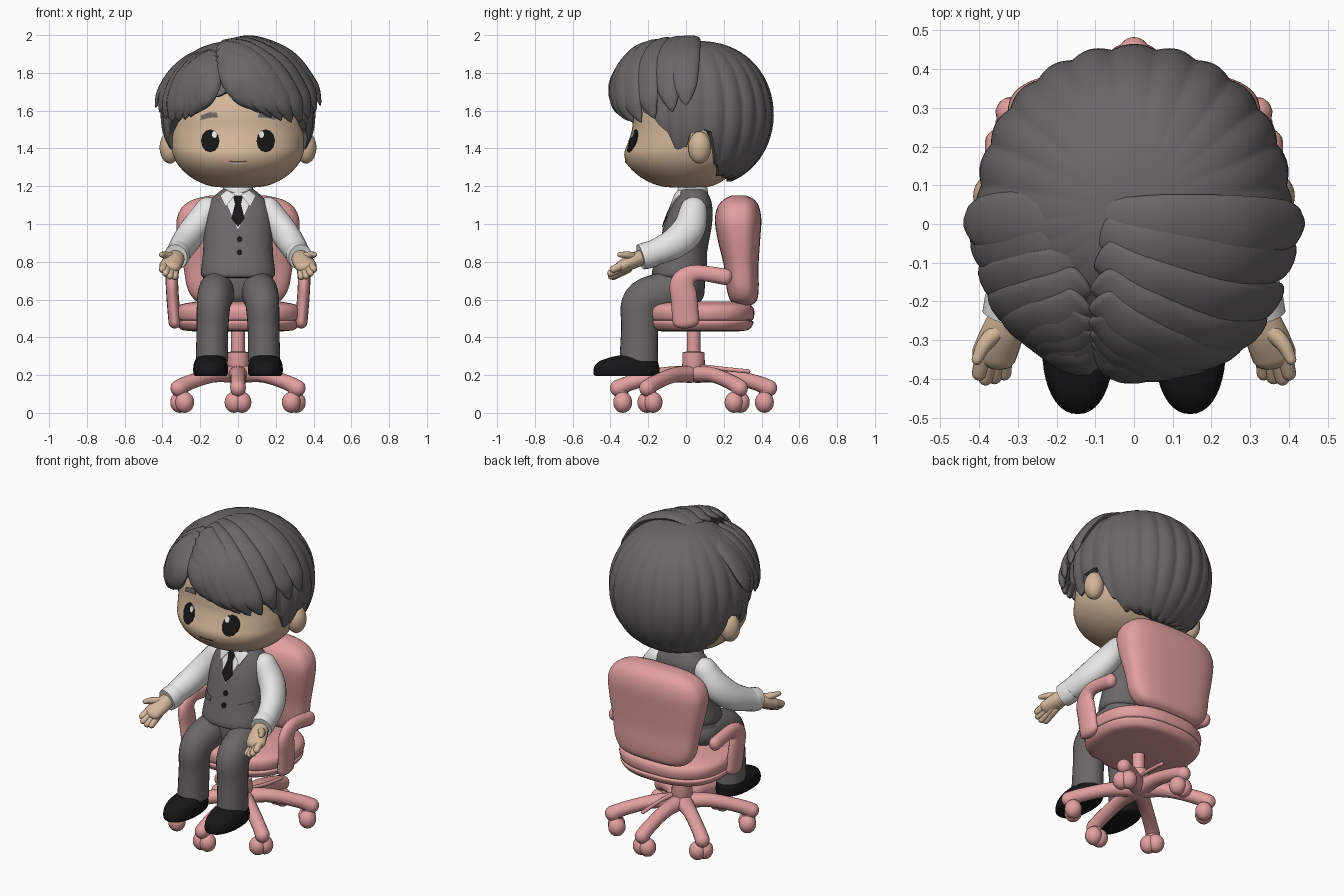
import bpy, bmesh, math
from mathutils import Vector
from mathutils.bvhtree import BVHTree

if "Cube" in bpy.data.objects:
    bpy.data.objects.remove(bpy.data.objects["Cube"])

def material(name, r, g, b):
    m = bpy.data.materials.new(name)
    m.diffuse_color = (r, g, b, 1)
    m.use_nodes = True
    m.node_tree.nodes["Principled BSDF"].inputs["Base Color"].default_value = m.diffuse_color
    return m

PINK = material("chair pink", 0.77, 0.35, 0.35)
SKIN = material("skin", 0.65, 0.47, 0.32)
HAIR = material("hair grey", 0.145, 0.134, 0.14)
SUIT = material("suit grey", 0.15, 0.137, 0.142)
WHITE = material("shirt white", 0.8, 0.8, 0.8)
BLACK = material("black", 0.008, 0.008, 0.009)
LIP = material("lip brown", 0.2, 0.11, 0.07)

def make(name, mat, verts, faces, mirror=False, fix=True):
    me = bpy.data.meshes.new(name)
    me.from_pydata([tuple(v) for v in verts], [], faces)
    if fix:
        bm = bmesh.new()
        bm.from_mesh(me)
        bmesh.ops.recalc_face_normals(bm, faces=bm.faces)
        bm.to_mesh(me)
        bm.free()
    me.polygons.foreach_set("use_smooth", [True] * len(me.polygons))
    me.set_sharp_from_angle(angle=math.radians(50))
    me.materials.append(mat)
    ob = bpy.data.objects.new(name, me)
    bpy.context.collection.objects.link(ob)
    if mirror:
        ob.modifiers.new("Mirror", 'MIRROR').use_mirror_merge = False
    return ob

def skin_rings(name, mat, rings, mirror=False):
    n = len(rings[0])
    faces = [(i*n + j, i*n + (j+1) % n, (i+1)*n + (j+1) % n, (i+1)*n + j)
             for i in range(len(rings) - 1) for j in range(n)]
    faces += [tuple(range(n)), tuple(range((len(rings)-1)*n, len(rings)*n))]
    return make(name, mat, [v for r in rings for v in r], faces, mirror)

def spline(pts, m):
    """Catmull-Rom through tuples of any length."""
    p = [pts[0], *pts, pts[-1]]
    out = []
    for i in range(1, len(p) - 2):
        for k in range(m):
            t = k / m
            out.append(tuple(0.5*(2*b + (c-a)*t + (2*a-5*b+4*c-d)*t*t + (3*b-a-3*c+d)*t**3)
                             for a, b, c, d in zip(*p[i-1:i+3])))
    return out + [tuple(pts[-1])]

def spow(v, e):
    return math.copysign(abs(v) ** e, v)

def loft(name, mat, rows, e=2.0, n=40, m=4, mirror=False):
    """Stacked superellipse rings; rows are (z, rx, ry, cx, cy)."""
    rings = []
    for z, rx, ry, cx, cy in (spline(rows, m) if m else rows):
        rings.append([Vector((cx + rx*spow(math.cos(a), 2/e), cy + ry*spow(math.sin(a), 2/e), z))
                      for a in (2*math.pi*j/n for j in range(n))])
    return skin_rings(name, mat, rings, mirror)

def blob(name, mat, c, r, e=2.0, n=24, mirror=False):
    rows = []
    for i in range(n + 1):
        p = math.pi * i / n
        s = max(math.sin(p), 0.001) ** (2/e)
        rows.append((c[2] + r[2]*spow(math.cos(p), 2/e), r[0]*s, r[1]*s, c[0], c[1]))
    return loft(name, mat, rows, e, n*2, 0, mirror)

def tube(name, mat, pts, rad, up=(1, 0, 0), n=16, m=6, ends=(True, True), mirror=False):
    """Sweep an ellipse (half width, half height along up) along a path."""
    rows = spline([tuple(p) + tuple(r) for p, r in zip(pts, rad)], m)
    P = [Vector(r[:3]) for r in rows]
    def ring(i, shift=0.0, scale=1.0):
        t = (P[min(i+1, len(P)-1)] - P[max(i-1, 0)]).normalized()
        u = Vector(up(P[i]) if callable(up) else up)
        u = (u - t*u.dot(t)).normalized()
        b = t.cross(u)
        w, h = rows[i][3]*scale, rows[i][4]*scale
        c = P[i] + t*shift*min(rows[i][3:])
        return [c + b*w*math.cos(a) + u*h*math.sin(a) for a in (2*math.pi*j/n for j in range(n))]
    caps = [math.radians(d) for d in (25, 50, 70, 86)]
    rings = [ring(i) for i in range(len(P))]
    if ends[0]:
        rings = [ring(0, -math.sin(a), math.cos(a)) for a in reversed(caps)] + rings
    if ends[1]:
        rings += [ring(len(P)-1, math.sin(a), math.cos(a)) for a in caps]
    return skin_rings(name, mat, rings, mirror)

def decal(name, mat, target, outline, off=0.004, mirror=False):
    """Thin plate: a star-shaped x,z outline wrapped on the front of target."""
    me = target.data
    tree = BVHTree.FromPolygons([v.co for v in me.vertices], [tuple(p.vertices) for p in me.polygons])
    k = len(outline)
    if sum(outline[i][0]*outline[(i+1) % k][1] - outline[(i+1) % k][0]*outline[i][1] for i in range(k)) < 0:
        outline = outline[::-1]
    pts = [Vector(outline[i]).lerp(Vector(outline[(i+1) % k]), j/5) for i in range(k) for j in range(5)]
    n = len(pts)
    c = sum(pts, Vector((0, 0))) / n
    def drop(p, o):
        hit = tree.ray_cast(Vector((p.x, -2, p.y)), Vector((0, 1, 0)))[0]
        if hit is None:
            hit = tree.find_nearest(Vector((p.x, -0.1, p.y)))[0]
        return Vector((p.x, hit.y - o, p.y))
    verts = [drop(c, off)]
    for s, o in ((.25, off), (.5, off), (.75, off), (1, off), (1, off - 0.008)):
        verts += [drop(c.lerp(p, s), o) for p in pts]
    faces = [(0, 1 + j, 1 + (j+1) % n) for j in range(n)]
    faces += [(1+i*n+j, 1+(i+1)*n+j, 1+(i+1)*n+(j+1) % n, 1+i*n+(j+1) % n) for i in range(4) for j in range(n)]
    return make(name, mat, verts, faces, mirror, False)

def oval(cx, cz, rx, rz, n=12):
    return [(cx + rx*math.cos(2*math.pi*i/n), cz + rz*math.sin(2*math.pi*i/n)) for i in range(n)]

# --- chair: star base with twin-wheel casters
for i, deg in enumerate((90, 38, -38, -90, -142, 142)):
    d = Vector((math.cos(math.radians(deg)), math.sin(math.radians(deg)), 0))
    side = Vector((-d.y, d.x, 0))
    at = lambda r, z: Vector((0, 0.04, z)) + d*r
    tube(f"base_leg_{i}", PINK, [at(.02, .205), at(.17, .2), at(.33, .16), at(.4, .13)],
         [(.055, .046), (.042, .04), (.04, .04), (.042, .045)], up=(0, 0, 1))
    tube(f"caster_stem_{i}", PINK, [at(.385, .14), at(.375, .06)], [(.035, .035), (.035, .035)], up=side, m=2)
    for s in (-1, 1):
        blob(f"caster_{i}_{s}", PINK, at(.375, .056) + side*.021*s, (.05, .05, .056), n=12)
loft("chair_column", PINK, [(.17, .05, .05, 0, .04), (.19, .062, .062, 0, .04), (.32, .058, .058, 0, .04),
     (.325, .036, .036, 0, .04), (.45, .036, .036, 0, .04)], n=24, m=1)
tube("chair_lever", PINK, [(.03, .06, .25), (.06, .18, .235), (.07, .33, .22)], [(.011, .011)]*3)

# --- chair: seat, backrest, armrests
loft("seat", PINK, [(z, rx, ry, 0, .075) for z, rx, ry in (
     (.43, .2, .17), (.437, .29, .25), (.46, .32, .275), (.482, .328, .282), (.49, .318, .273),
     (.498, .328, .282), (.54, .335, .287), (.572, .31, .265), (.59, .22, .19))], e=2.5, n=56, m=3)
loft("backrest", PINK, [(z, rx, ry, 0, cy) for z, rx, ry, cy in (
     (.57, .16, .035, .31), (.595, .225, .07, .305), (.66, .268, .085, .3), (.78, .29, .092, .292),
     (.92, .318, .113, .28), (1.02, .325, .123, .276), (1.09, .295, .11, .277), (1.13, .235, .08, .28),
     (1.15, .15, .04, .28))], e=2.9, n=56)
tube("armrest", PINK, [(.335, 0, .48), (.345, -.01, .6), (.35, -.015, .69), (.35, .05, .74), (.35, .21, .72)],
     [(.07, .033), (.07, .033), (.066, .033), (.043, .033), (.043, .035)], mirror=True)

# --- trousers and shoes
loft("hips", SUIT, [(.575, .13, .08, 0, -.02), (.62, .185, .115, 0, -.02), (.72, .185, .12, 0, -.02),
                    (.78, .15, .11, 0, -.01)])
tube("trouser_leg", SUIT, [(.105, -.02, .65), (.115, -.12, .635), (.128, -.23, .585), (.135, -.245, .45),
     (.138, -.25, .275)], [(.1, .095), (.108, .096), (.108, .09), (.098, .084), (.102, .086)],
     n=28, ends=(True, False), mirror=True)
loft("shoe", BLACK, [(.195, .08, .16, .145, -.315), (.205, .09, .174, .145, -.315), (.24, .092, .173, .145, -.314),
     (.272, .085, .155, .145, -.305), (.297, .068, .115, .142, -.275), (.307, .04, .07, .14, -.26)], e=2.2, mirror=True)

# --- vest, shirt and tie
vest = loft("vest", SUIT, [(z, rx, ry, 0, cy) for z, rx, ry, cy in (
     (.715, .17, .125, -.035), (.735, .196, .147, -.035), (.85, .185, .132, -.02), (1.0, .18, .126, .012),
     (1.1, .165, .106, .032), (1.155, .118, .085, .035), (1.185, .08, .07, .035))], e=2.2, n=64)
loft("shirt_neck", WHITE, [(1.12, .085, .08, 0, .035), (1.18, .082, .08, 0, .035), (1.215, .07, .07, 0, .035)])
decal("shirt_front", WHITE, vest, [(-.085, 1.165), (0, .97), (.085, 1.165)])
decal("tie", BLACK, vest, [(-.027, 1.15), (-.016, 1.105), (-.035, 1.03), (0, .985), (.035, 1.03), (.016, 1.105),
                           (.027, 1.15)], .009)
decal("collar", WHITE, vest, [(.015, 1.155), (.065, 1.09), (.095, 1.15), (.06, 1.18)], .013, True)
decal("vest_pocket", SUIT, vest, [(.095, .845), (.165, .865), (.165, .89), (.095, .87)], .007, True)
for i, z in enumerate((.92, .85)):
    decal(f"vest_button_{i}", BLACK, vest, oval(.008, z, .015, .016, 8), .007)

# --- sleeves and hands
tube("sleeve", WHITE, [(.16, .04, 1.075), (.23, .015, .975), (.285, -.065, .895), (.325, -.2, .835)],
     [(.072, .068), (.086, .074), (.08, .07), (.064, .06)], n=24, ends=(True, False), mirror=True)
tube("cuff", WHITE, [(.315, -.165, .846), (.32, -.2, .836), (.33, -.24, .825)], [(.068, .062), (.071, .066), (.068, .063)],
     n=24, ends=(False, False), mirror=True)
tube("palm", SKIN, [(.322, -.215, .83), (.34, -.28, .805), (.362, -.34, .775)],
     [(.04, .04), (.055, .042), (.058, .034)], up=(0, -.5, 1), mirror=True)
for i, tip in enumerate(((.335, -.385, .722), (.36, -.395, .725), (.383, -.398, .74), (.4, -.385, .76))):
    tube(f"finger_{i}", SKIN, [(.335 + .015*i, -.31, .765 + .01*i), tip], [(.026, .026), (.019, .019)],
         n=10, m=3, mirror=True)
tube("thumb", SKIN, [(.345, -.27, .825), (.385, -.31, .835), (.405, -.35, .838)],
     [(.025, .025), (.02, .02), (.014, .014)], up=(0, 0, 1), n=10, mirror=True)

# --- head and face: full cheeks, receding brow
head = loft("head", SKIN, [(z, rx, ry, 0, cy) for z, rx, ry, cy in (
     (1.192, .06, .06, 0), (1.2, .14, .13, 0), (1.22, .2, .185, -.005), (1.255, .26, .24, -.01),
     (1.31, .315, .295, -.012), (1.37, .345, .315, -.012), (1.43, .354, .303, -.005), (1.5, .356, .286, 0),
     (1.6, .345, .275, 0), (1.7, .28, .235, 0), (1.78, .15, .13, 0))], e=2.1, n=72, m=5)
blob("ear", SKIN, (.36, .072, 1.405), (.055, .06, .085), mirror=True)
decal("eye", BLACK, head, oval(.147, 1.44, .049, .061), .005, True)
decal("eye_glint", WHITE, head, oval(.125, 1.474, .014, .019, 8), .008, True)
decal("eyebrow", HAIR, head, [(.105, 1.565), (.15, 1.562), (.2, 1.55), (.195, 1.575), (.15, 1.592), (.112, 1.59)],
      .006, True)
decal("teeth", WHITE, head, [(-.03, 1.318), (.03, 1.318), (.03, 1.328), (-.03, 1.328)], .003)
decal("mouth", LIP, head, [(-.045, 1.328), (0, 1.324), (.045, 1.328), (.045, 1.336), (0, 1.332), (-.045, 1.336)], .005)

# --- hair cap: grooved dome ending at the hairline
C = Vector((0, .04, 1.58))
LINE = ((0, 1.72), (30, 1.66), (58, 1.56), (70, 1.47), (74, 1.41), (84, 1.41), (88, 1.5), (102, 1.5),
        (109, 1.33), (120, 1.27), (180, 1.24))
def hairline(deg):
    for (a, za), (b, zb) in zip(LINE, LINE[1:]):
        if deg <= b:
            return za + (zb - za)*(deg - a)/(b - a)
    return LINE[-1][1]
rings = []
for i in range(31):
    ring = []
    for j in range(240):
        a = 2*math.pi*j/240
        deg = math.degrees(a if a <= math.pi else 2*math.pi - a)
        lobe = abs(math.cos(12*a))
        z_end = hairline(deg) - .015*lobe
        p = max(.01, math.acos(max(-1, (z_end - C.z)/.39)) * min(i, 29)/29)
        r = max(math.sin(p), .001)**.84 * (1 + .028*(lobe - .6)*math.sin(p)) * (.86 if i == 30 else 1)
        ring.append(Vector((.405*r*spow(math.sin(a), .95),
                            C.y - (.42 if deg > 90 else .36)*r*spow(math.cos(a), .95), C.z + .39*math.cos(p))))
    rings.append(ring)
skin_rings("hair_cap", HAIR, rings)

# --- swept fringe: two fans of flat locks from the parting
def fan(name, starts, ends, lift):
    S, E = spline(starts, 6), spline(ends, 6)
    for k in range(9):
        f = k/8*(len(S) - 1)
        g = k/8*(len(E) - 1)
        u, v = (Vector(L[int(h)]).lerp(Vector(L[min(int(h)+1, len(L)-1)]), h - int(h)) - C
                for L, h in ((S, f), (E, g)))
        path = []
        for t in (0, .25, .5, .75, .92, 1):
            d = u.lerp(v, t).normalized()
            path.append(C + d*(u.length*(1-t) + v.length*t + lift*(1 - .7*k/8)*math.sin(math.pi*t)))
        thick = 1 - .25*k/8
        tube(f"{name}_{k}", HAIR, path, [(w, h*thick) for w, h in (
             (.045, .018), (.07, .034), (.078, .036), (.064, .032), (.03, .018), (.006, .005))],
             up=lambda p: p - C, n=14)
fan("fringe_right", [(-.07, -.32, 1.83), (-.085, -.2, 1.945), (-.07, .02, 1.955)],
    [(.08, -.345, 1.61), (.21, -.315, 1.555), (.345, -.22, 1.545), (.435, 0, 1.63)], .022)
fan("fringe_left", [(-.12, -.31, 1.81), (-.14, -.2, 1.9), (-.13, .02, 1.92)],
    [(-.2, -.325, 1.6), (-.27, -.275, 1.56), (-.36, -.19, 1.545), (-.435, 0, 1.62)], .015)
